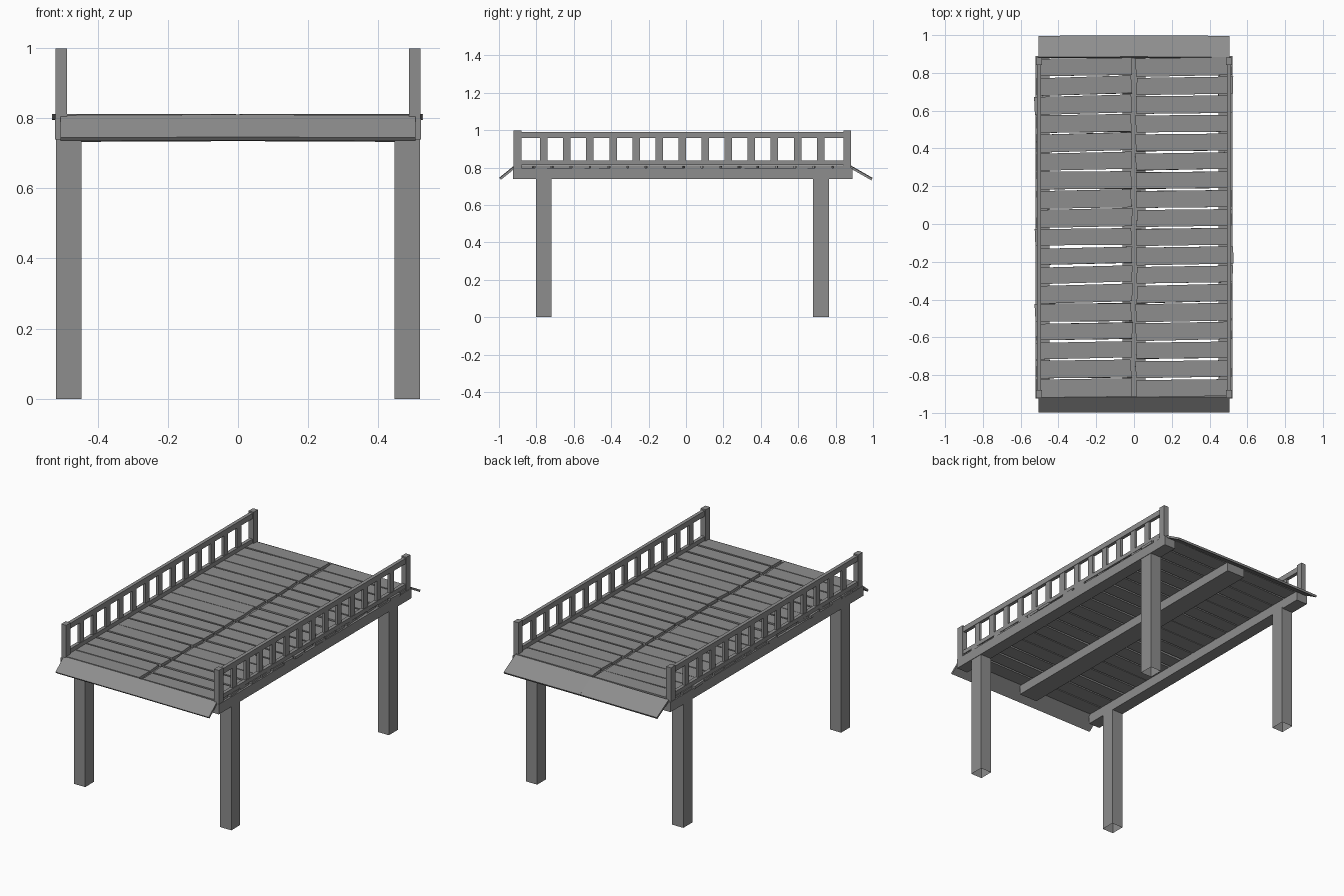
import bpy, bmesh, math, random
from mathutils import Matrix, Vector

random.seed(7)
if "Cube" in bpy.data.objects:
    bpy.data.objects.remove(bpy.data.objects["Cube"], do_unlink=True)

# Single weathered grey
grey = bpy.data.materials.new("weathered grey")
grey.use_nodes = True
grey.diffuse_color = (0.27, 0.27, 0.27, 1)
grey.node_tree.nodes["Principled BSDF"].inputs["Base Color"].default_value = (0.27, 0.27, 0.27, 1)


def add_box(bm, x, y, z, turn=(0, 0, 0), open_bottom=False):
    """Box from (min, max) ranges, turned about its own centre in degrees."""
    spans = (x, y, z)
    centre = Vector([(a + b) / 2 for a, b in spans])
    size = [b - a for a, b in spans]
    matrix = Matrix.Translation(centre)
    for angle, axis in zip(turn, "XYZ"):
        matrix = matrix @ Matrix.Rotation(math.radians(angle), 4, axis)
    matrix = matrix @ Matrix.Diagonal((*size, 1))
    verts = bmesh.ops.create_cube(bm, size=1, matrix=matrix)["verts"]
    if open_bottom:
        faces = {f for v in verts for f in v.link_faces}
        lowest = min(faces, key=lambda f: f.calc_center_median().z)
        bmesh.ops.delete(bm, geom=[lowest], context="FACES_ONLY")
    return verts


def finish(name, bm):
    mesh = bpy.data.meshes.new(name)
    bm.to_mesh(mesh)
    bm.free()
    mesh.materials.append(grey)
    obj = bpy.data.objects.new(name, mesh)
    bpy.context.collection.objects.link(obj)
    return obj


def single(name, *args, **kwargs):
    bm = bmesh.new()
    add_box(bm, *args, **kwargs)
    return finish(name, bm)


FRONT, BACK = -0.925, 0.89

# Centre joist under the plank seam
single("centre_beam", (-0.06, 0.06), (FRONT, BACK), (0.74, 0.795))

for side, sign in (("left", 1), ("right", -1)):
    def across(inner, outer):
        """Range in x on this side of the deck."""
        return tuple(sorted((sign * inner, sign * outer)))

    # Legs, hollow at the foot
    for end, y in (("front", (-0.803, -0.72)), ("back", (0.68, 0.765))):
        single(f"{end}_{side}_leg", across(0.445, 0.518), y, (0, 0.745), open_bottom=True)

    # Side beam
    single(f"{side}_beam", across(0.447, 0.521), (FRONT, BACK), (0.738, 0.797))

    # Railing: posts, two rails and balusters
    bm = bmesh.new()
    for y in ((-0.922, -0.88), (0.842, 0.882)):
        add_box(bm, across(0.487, 0.519), y, (0.795, 0.998))
    for z in ((0.813, 0.837), (0.958, 0.99)):
        add_box(bm, across(0.493, 0.514), (-0.88, 0.842), z)
    for i in range(13):
        y = -0.76 + i * 0.1233
        add_box(bm, across(0.496, 0.511), (y - 0.02, y + 0.02), (0.837, 0.958))
    finish(f"{side}_railing", bm)

    # Uneven planks, slightly skewed and tapered
    bm = bmesh.new()
    pitch = 0.1
    for i in range(18):
        y = -0.868 + i * pitch
        half = random.uniform(0.043, 0.048)
        yaw = random.uniform(0.3, 1.7)
        roll = random.uniform(-0.8, 0.8)
        outer = random.uniform(0.508, 0.527)
        verts = add_box(bm, across(0.012, outer), (y - half, y + half),
                        (0.795, 0.811), turn=(roll, 0, yaw))
        skew = random.uniform(-0.008, 0.008)
        for v in verts:
            if v.co.y > y:
                v.co.x += skew
            if abs(v.co.x) < 0.2:
                v.co.y += random.choice((-1, 1)) * 0.001
    finish(f"{side}_deck_planks", bm)

    # Sloping boards at both ends, split at the middle
    for end, y0, y1, lift in (("front", -0.915, -0.994, 0.808),
                              ("back", 0.882, 0.994, 0.806)):
        run, drop = y1 - y0, 0.064
        length = math.hypot(run, drop)
        mid_y, mid_z = (y0 + y1) / 2, lift - drop / 2 - 0.004
        tilt = -math.degrees(math.atan2(drop, abs(run))) * (1 if run > 0 else -1)
        single(f"{end}_{side}_ramp_board", across(0.0, 0.505),
               (mid_y - length / 2, mid_y + length / 2),
               (mid_z - 0.006, mid_z + 0.006), turn=(tilt, sign * 0.3, 0))
